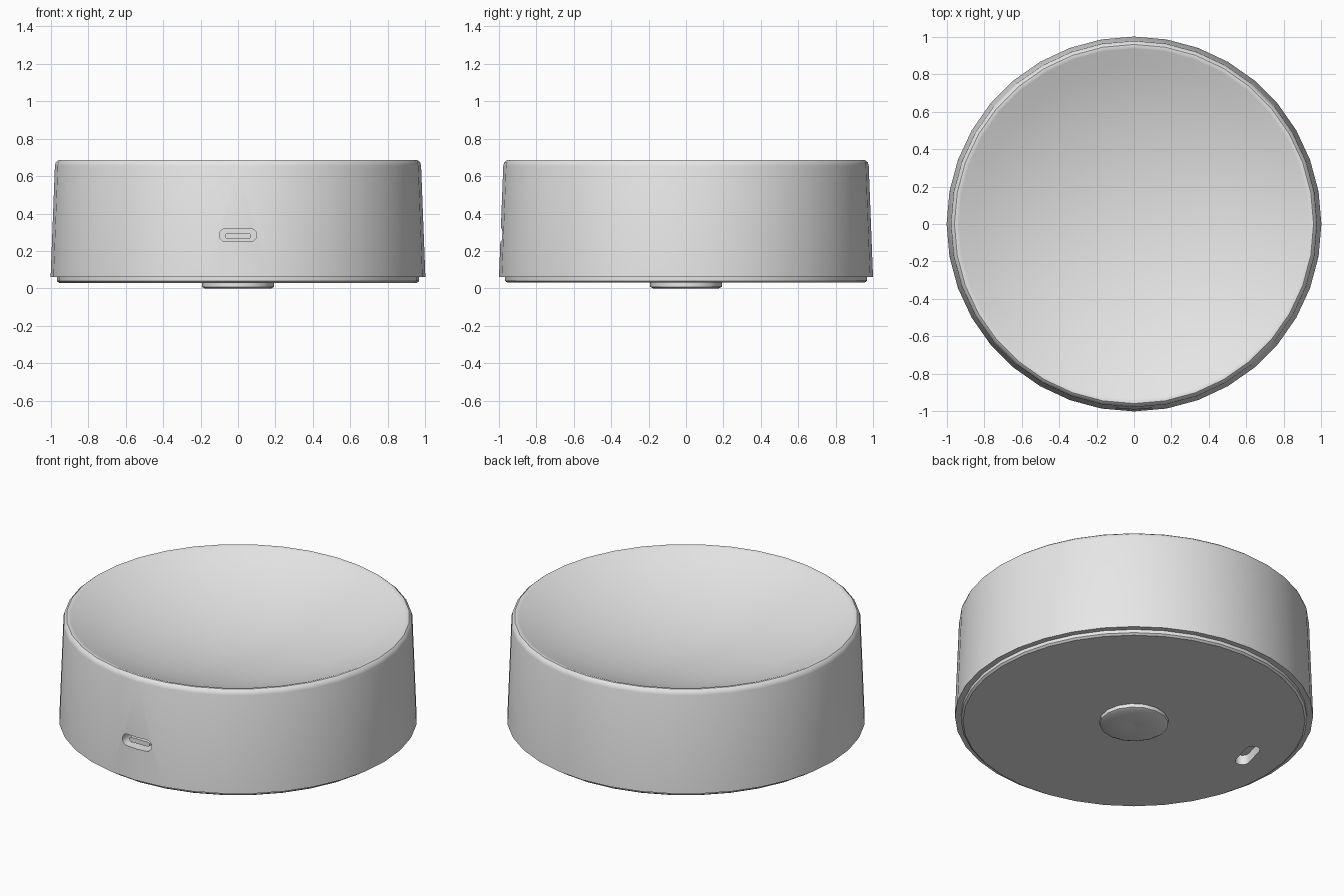
import bpy
import bmesh
from math import cos, sin, pi, radians, sqrt
from mathutils import Matrix, Vector

if "Cube" in bpy.data.objects:
    bpy.data.objects.remove(bpy.data.objects["Cube"], do_unlink=True)

grey = bpy.data.materials.new("light_grey")
grey.use_nodes = True
colour = (0.8, 0.8, 0.8, 1)
grey.diffuse_color = colour
shader = next(n for n in grey.node_tree.nodes if n.type == "BSDF_PRINCIPLED")
shader.inputs["Base Color"].default_value = colour


def finish(bm, name):
    bmesh.ops.recalc_face_normals(bm, faces=bm.faces)
    mesh = bpy.data.meshes.new(name)
    bm.to_mesh(mesh)
    bm.free()
    mesh.materials.append(grey)
    obj = bpy.data.objects.new(name, mesh)
    bpy.context.collection.objects.link(obj)
    return obj


def lathe(name, profile, sides):
    """Spin (radius, z) points around the vertical axis."""
    bm = bmesh.new()
    verts = [bm.verts.new((r, 0, z)) for r, z in profile]
    edges = [bm.edges.new(pair) for pair in zip(verts, verts[1:])]
    bmesh.ops.spin(bm, geom=verts + edges, axis=(0, 0, 1), cent=(0, 0, 0),
                   angle=2 * pi, steps=sides, use_duplicate=False)
    bmesh.ops.remove_doubles(bm, verts=bm.verts, dist=0.0005)
    return finish(bm, name)


def slot_prism(name, length, width, depth, matrix):
    """Round-ended slot along local x, extruded along local z."""
    bm = bmesh.new()
    r = width / 2
    points = []
    for side, start in ((1, -pi / 2), (-1, pi / 2)):
        for i in range(7):
            a = start + i * pi / 6
            points.append((side * (length / 2 - r) + r * cos(a), r * sin(a), 0))
    face = bm.faces.new([bm.verts.new(p) for p in points])
    out = bmesh.ops.extrude_face_region(bm, geom=[face])
    top = [g for g in out["geom"] if isinstance(g, bmesh.types.BMVert)]
    bmesh.ops.translate(bm, verts=top, vec=Vector((0, 0, depth)))
    bmesh.ops.transform(bm, matrix=matrix, verts=bm.verts)
    return finish(bm, name)


def activate(obj):
    bpy.ops.object.select_all(action="DESELECT")
    obj.select_set(True)
    bpy.context.view_layer.objects.active = obj


def cut(cutter, *targets):
    cutter.hide_render = True
    for obj in targets:
        activate(obj)
        mod = obj.modifiers.new("cut", "BOOLEAN")
        mod.operation = "DIFFERENCE"
        mod.solver = "EXACT"
        mod.object = cutter
        bpy.ops.object.modifier_apply(modifier=mod.name)
    bpy.data.objects.remove(cutter, do_unlink=True)


# Tapered body with a rounded rim and a shallow spherical dish on top
dish_edge, dish_top, dish_depth = 0.935, 0.681, 0.2
ball = (dish_edge ** 2 + dish_depth ** 2) / (2 * dish_depth)
profile = [(0, 0.06), (1.0, 0.06), (0.977, 0.655), (0.972, 0.673), (0.958, 0.685), (0.945, 0.685)]
for i in range(11):
    r = dish_edge * (1 - i / 10)
    z = dish_top - dish_depth + ball - sqrt(ball ** 2 - r ** 2)
    profile.append((r, z))
body = lathe("body", profile, 36)

# Slightly inset base plate
base_plate = lathe("base_plate", [(0, 0.03), (0.955, 0.03), (0.967, 0.04), (0.967, 0.065), (0, 0.065)], 36)

# Round foot in the middle of the underside
foot = lathe("foot", [(0, 0.002), (0.008, 0), (0.175, 0), (0.192, 0.008), (0.192, 0.04), (0, 0.04)], 16)

# Charging port at the front, with its inner tongue
facing_back = Matrix.Rotation(radians(-90), 4, "X")
port = slot_prism("port_cutter", 0.2, 0.07, 0.22, Matrix.Translation((0, -1.1, 0.285)) @ facing_back)
cut(port, body)
tongue = slot_prism("port_tongue", 0.14, 0.028, 0.1, Matrix.Translation((0, -0.96, 0.28)) @ facing_back)

# Small slot in the underside
slot = slot_prism("slot_cutter", 0.22, 0.08, 0.1,
                  Matrix.Translation((-0.735, 0.11, -0.01)) @ Matrix.Rotation(radians(75), 4, "Z"))
cut(slot, body, base_plate)

for obj in (body, base_plate, foot, tongue):
    activate(obj)
    bpy.ops.object.shade_smooth_by_angle(angle=radians(35))
